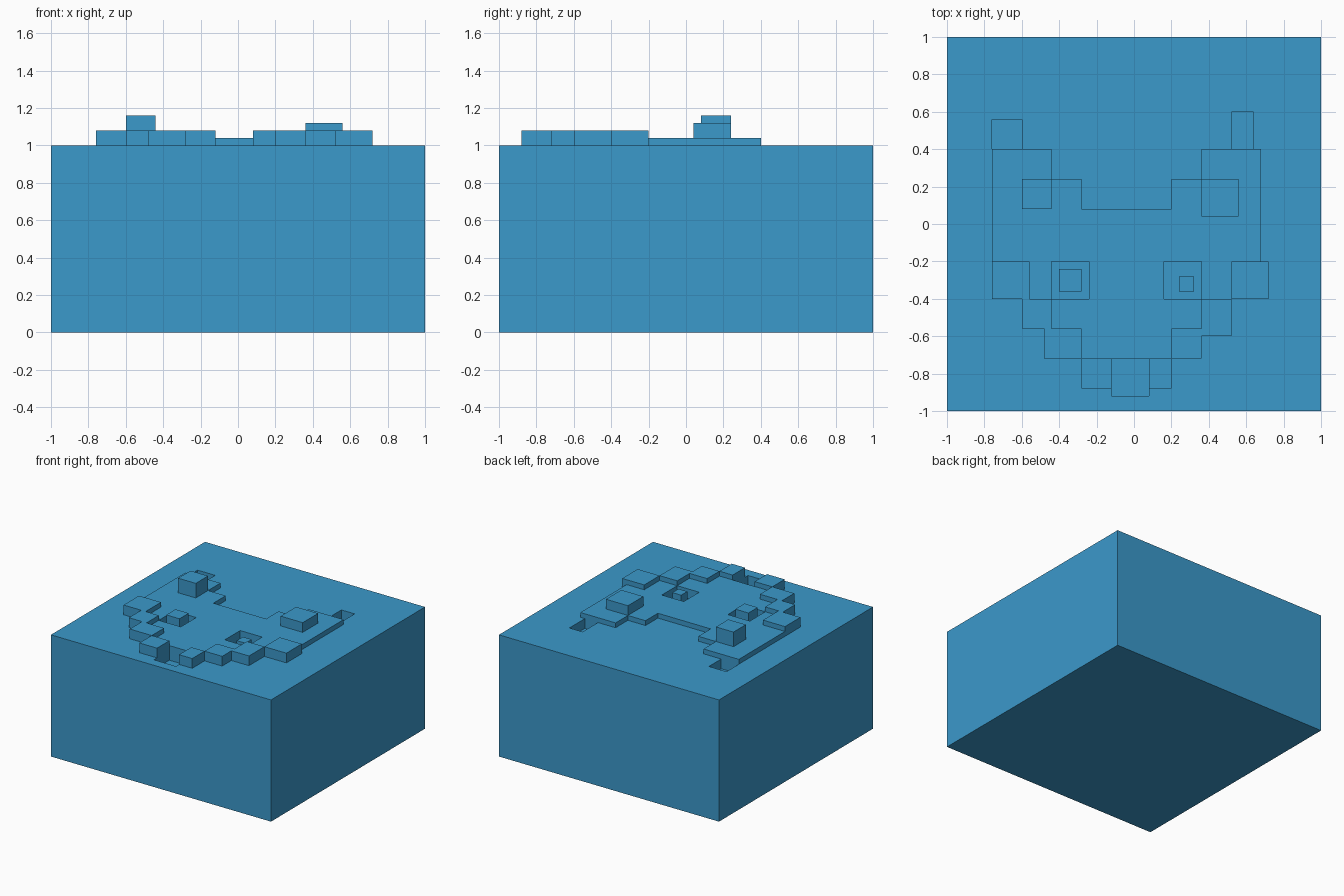
import bpy, bmesh

if "Cube" in bpy.data.objects:
    bpy.data.objects.remove(bpy.data.objects["Cube"])

PLATE, RIM, PIT, EYE = 1.04, 1.08, 0.92, 0.96

# Stepped relief: (x0, x1, y0, y1, height); later patches replace earlier ones
patches = [(-1, 1, -1, 1, 1.0)]

# Low face plate
patches += [(x0, x1, y0, y1, PLATE) for x0, x1, y0, y1 in (
    (-.76, -.44, -.2, .4), (.36, .68, -.2, .4),
    (-.76, -.28, -.2, .24), (.2, .68, -.2, .24),
    (-.76, .68, -.2, .08), (-.56, .52, -.4, -.2),
    (-.44, .36, -.56, -.4), (-.28, .2, -.72, -.56))]

# Raised rim blocks round the lower edge
patches += [(x0, x1, y0, y1, RIM) for x0, x1, y0, y1 in (
    (-.76, -.56, -.4, -.2), (-.6, -.44, -.56, -.4),
    (-.48, -.28, -.72, -.56), (-.28, -.12, -.88, -.72),
    (.08, .2, -.88, -.72), (.2, .36, -.72, -.56),
    (.36, .52, -.6, -.4), (.52, .72, -.4, -.2))]

# Ear tip pits, chin pit
patches += [(-.76, -.6, .4, .56, PIT), (.52, .64, .4, .6, PIT),
            (-.12, .08, -.92, -.72, PIT)]

# Eye sockets with pupils
patches += [(-.44, -.24, -.4, -.2, EYE), (.16, .36, -.4, -.2, EYE),
            (-.4, -.28, -.36, -.24, 1.08), (.24, .32, -.36, -.28, 1.04)]

# Brow blocks
patches += [(-.6, -.44, .08, .24, 1.16), (.36, .56, .04, .24, 1.12)]

xs = sorted({v for p in patches for v in p[:2]})
ys = sorted({v for p in patches for v in p[2:4]})


def height(i, j):
    """Height of grid cell i, j; zero outside the block."""
    if not (0 <= i < len(xs) - 1 and 0 <= j < len(ys) - 1):
        return 0.0
    cx, cy = (xs[i] + xs[i + 1]) / 2, (ys[j] + ys[j + 1]) / 2
    return [p[4] for p in patches if p[0] < cx < p[1] and p[2] < cy < p[3]][-1]


bm = bmesh.new()


def quad(*pts):
    bm.faces.new([bm.verts.new(p) for p in pts])


for i in range(len(xs) - 1):
    for j in range(len(ys) - 1):
        x0, x1, y0, y1 = xs[i], xs[i + 1], ys[j], ys[j + 1]
        h = height(i, j)
        quad((x0, y0, h), (x1, y0, h), (x1, y1, h), (x0, y1, h))
        quad((x0, y1, 0), (x1, y1, 0), (x1, y0, 0), (x0, y0, 0))
        # Walls down to each lower neighbour
        for di, dj, a, b in ((0, -1, (x0, y0), (x1, y0)), (1, 0, (x1, y0), (x1, y1)),
                             (0, 1, (x1, y1), (x0, y1)), (-1, 0, (x0, y1), (x0, y0))):
            n = height(i + di, j + dj)
            if n < h:
                quad((*a, n), (*b, n), (*b, h), (*a, h))
bmesh.ops.remove_doubles(bm, verts=bm.verts, dist=1e-4)

mesh = bpy.data.meshes.new("carved_block")
bm.to_mesh(mesh)
bm.free()
block = bpy.data.objects.new("carved_block", mesh)
bpy.context.collection.objects.link(block)

blue = bpy.data.materials.new("sky blue")
blue.diffuse_color = (0.044, 0.319, 0.597, 1)
blue.use_nodes = True
blue.node_tree.nodes["Principled BSDF"].inputs["Base Color"].default_value = blue.diffuse_color
mesh.materials.append(blue)
